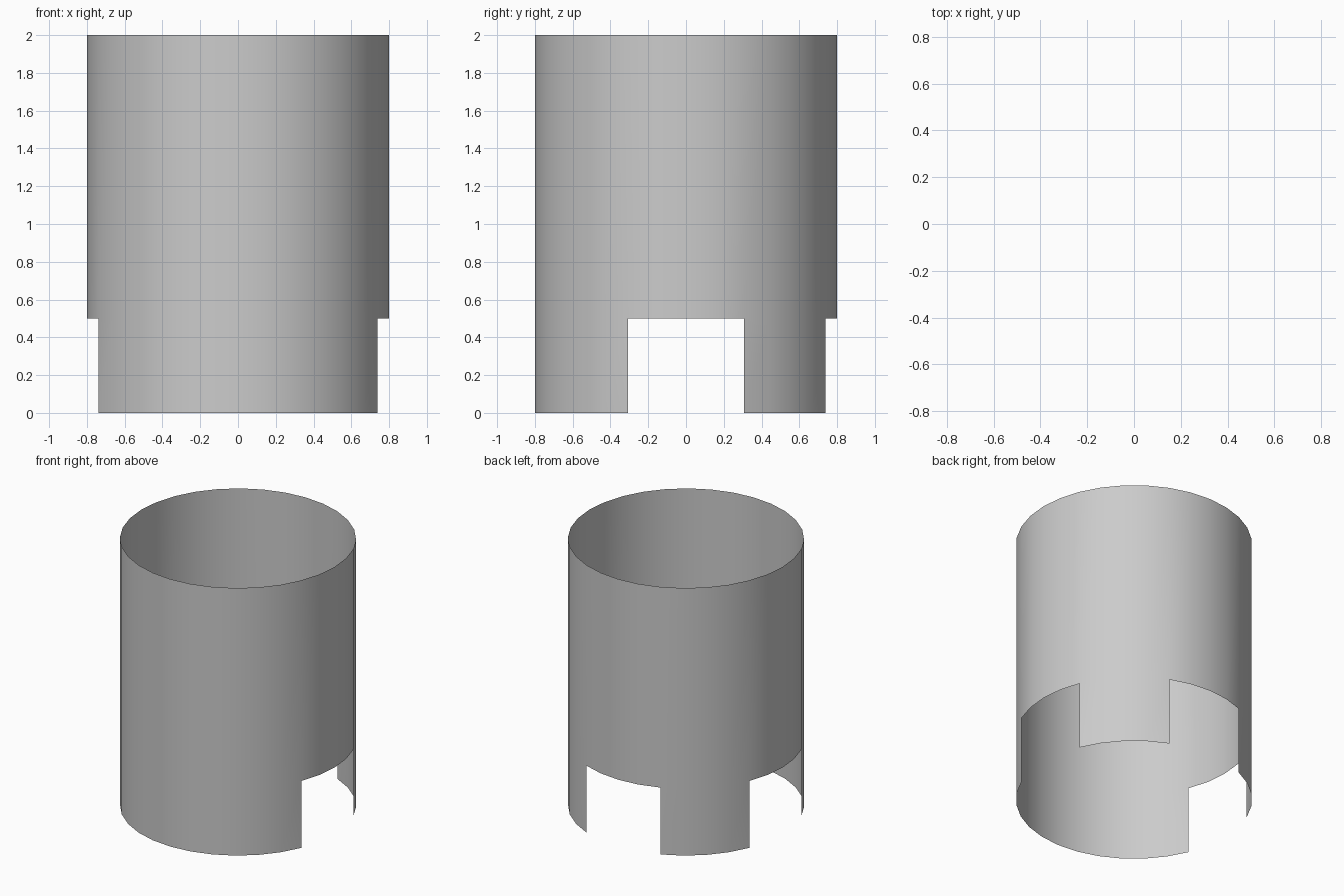
import bpy, bmesh, math
from mathutils import Matrix

if "Cube" in bpy.data.objects:
    bpy.data.objects.remove(bpy.data.objects["Cube"])

SIDES, RADIUS, HEIGHT, NOTCH_TOP = 32, 0.8, 2.0, 0.5
NOTCH_CENTRES = (0, 90, 180)   # right, back and left; the front stays whole
NOTCH_HALF = 22.5              # each notch spans four sides

# Open, single-walled tube with corners on the x and y axes
bm = bmesh.new()
rings = []
for z in (0, NOTCH_TOP, HEIGHT):
    rings.append([bm.verts.new((RADIUS * math.cos(math.tau * i / SIDES),
                                RADIUS * math.sin(math.tau * i / SIDES), z))
                  for i in range(SIDES)])


def in_notch(angle):
    return any(abs((angle - c + 180) % 360 - 180) < NOTCH_HALF for c in NOTCH_CENTRES)


# Wall faces, leaving out the notches along the foot
for level in range(2):
    low, high = rings[level], rings[level + 1]
    for i in range(SIDES):
        if level == 0 and in_notch((i + 0.5) * 360 / SIDES):
            continue
        j = (i + 1) % SIDES
        bm.faces.new((low[i], low[j], high[j], high[i]))
bmesh.ops.delete(bm, geom=[v for v in bm.verts if not v.link_faces], context='VERTS')

mesh = bpy.data.meshes.new("notched_tube")
bm.to_mesh(mesh)
bm.free()
tube = bpy.data.objects.new("notched_tube", mesh)
bpy.context.collection.objects.link(tube)

# Smooth round wall
bpy.context.view_layer.objects.active = tube
tube.select_set(True)
bpy.ops.object.shade_smooth_by_angle(angle=math.radians(30))
